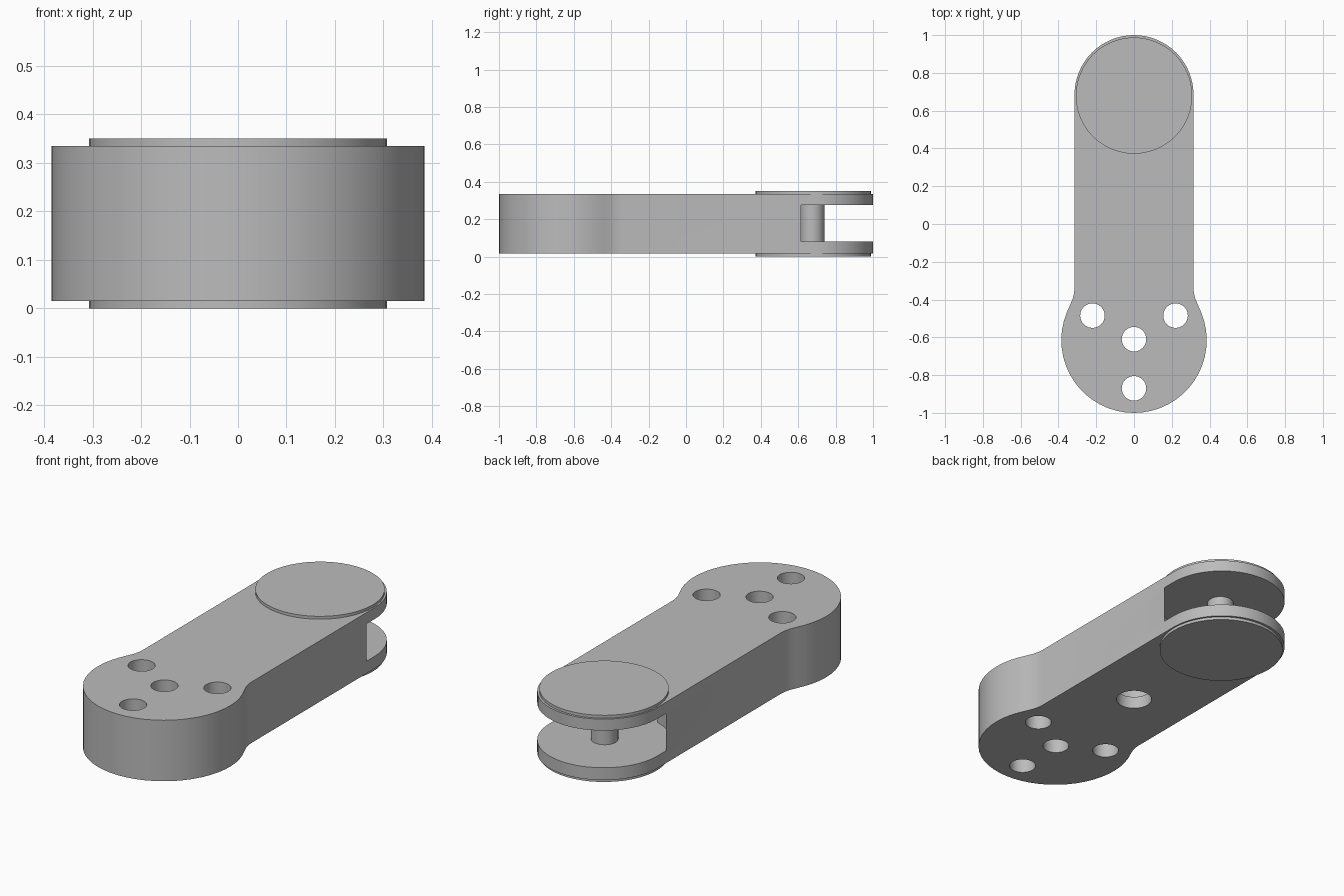
import bpy, bmesh, math

if "Cube" in bpy.data.objects:
    bpy.data.objects.remove(bpy.data.objects["Cube"], do_unlink=True)

grey = bpy.data.materials.new("plain_grey")
grey.use_nodes = True
COLOR = (0.5, 0.5, 0.5, 1)
grey.diffuse_color = COLOR
grey.node_tree.nodes["Principled BSDF"].inputs["Base Color"].default_value = COLOR


def arc(cx, cy, r, start, end, steps):
    """Points along a circular arc, angles in degrees."""
    angles = [math.radians(start + (end - start) * i / steps) for i in range(steps + 1)]
    return [(cx + r * math.cos(a), cy + r * math.sin(a)) for a in angles]


def prism(name, outline, z0, z1):
    """Extrude a closed outline from z0 up to z1."""
    bm = bmesh.new()
    base = bm.faces.new([bm.verts.new((x, y, z0)) for x, y in outline])
    top = bmesh.ops.extrude_face_region(bm, geom=[base])["geom"]
    verts = [v for v in top if isinstance(v, bmesh.types.BMVert)]
    bmesh.ops.translate(bm, verts=verts, vec=(0, 0, z1 - z0))
    bmesh.ops.recalc_face_normals(bm, faces=bm.faces)
    mesh = bpy.data.meshes.new(name)
    bm.to_mesh(mesh)
    bm.free()
    mesh.materials.append(grey)
    obj = bpy.data.objects.new(name, mesh)
    bpy.context.collection.objects.link(obj)
    return obj


def cylinder(name, x, y, r, z0, z1, sides=48):
    return prism(name, arc(x, y, r, 0, 360, sides)[:-1], z0, z1)


def cut(target, cutter):
    """Subtract the cutter and remove it."""
    bpy.context.view_layer.objects.active = target
    mod = target.modifiers.new("cut", "BOOLEAN")
    mod.operation = "DIFFERENCE"
    mod.solver = "EXACT"
    mod.object = cutter
    bpy.ops.object.modifier_apply(modifier=mod.name)
    bpy.data.objects.remove(cutter, do_unlink=True)


BOTTOM, TOP = 0.015, 0.335
SLOT_LOW, SLOT_HIGH = 0.08, 0.275
PIVOT_Y = 0.685

# Arm body: round front head, filleted neck, straight sides, round rear end
neck = [(0.34, -0.432), (0.326, -0.4), (0.318, -0.37), (0.315, -0.345)]
outline = arc(0, -0.615, 0.385, -202, 22, 32) + neck
outline += arc(0, PIVOT_Y, 0.315, 0, 180, 32)
outline += [(-x, y) for x, y in reversed(neck)]
body = prism("arm_body", outline, BOTTOM, TOP)

# Bolt holes through the head
for x, y in [(0, -0.61), (0.22, -0.485), (-0.22, -0.485), (0, -0.87)]:
    cut(body, cylinder("hole_cutter", x, y, 0.065, -0.1, 0.5, 32))

# Round fork slot, inner channel and the opening underneath
cut(body, cylinder("slot_cutter", 0, PIVOT_Y, 0.323, SLOT_LOW, SLOT_HIGH, 64))
channel = arc(0, 0, 0.1, 180, 360, 16) + [(0.1, 0.5), (-0.1, 0.5)]
cut(body, prism("channel_cutter", channel, SLOT_LOW, SLOT_HIGH))
cut(body, cylinder("opening_cutter", 0, 0, 0.088, -0.1, 0.15, 32))

# Pivot pin and cover discs
pin = cylinder("pivot_pin", 0, 0.675, 0.065, SLOT_LOW - 0.01, SLOT_HIGH + 0.01, 32)
top_disc = cylinder("top_cover_disc", 0, 0.68, 0.308, TOP - 0.005, 0.35)
bottom_disc = cylinder("bottom_cover_disc", 0, 0.68, 0.308, 0, BOTTOM + 0.005)

# Smooth shading with sharp rims
bpy.ops.object.select_all(action="DESELECT")
for obj in (body, pin, top_disc, bottom_disc):
    obj.select_set(True)
bpy.context.view_layer.objects.active = body
bpy.ops.object.shade_smooth_by_angle(angle=math.radians(30))
